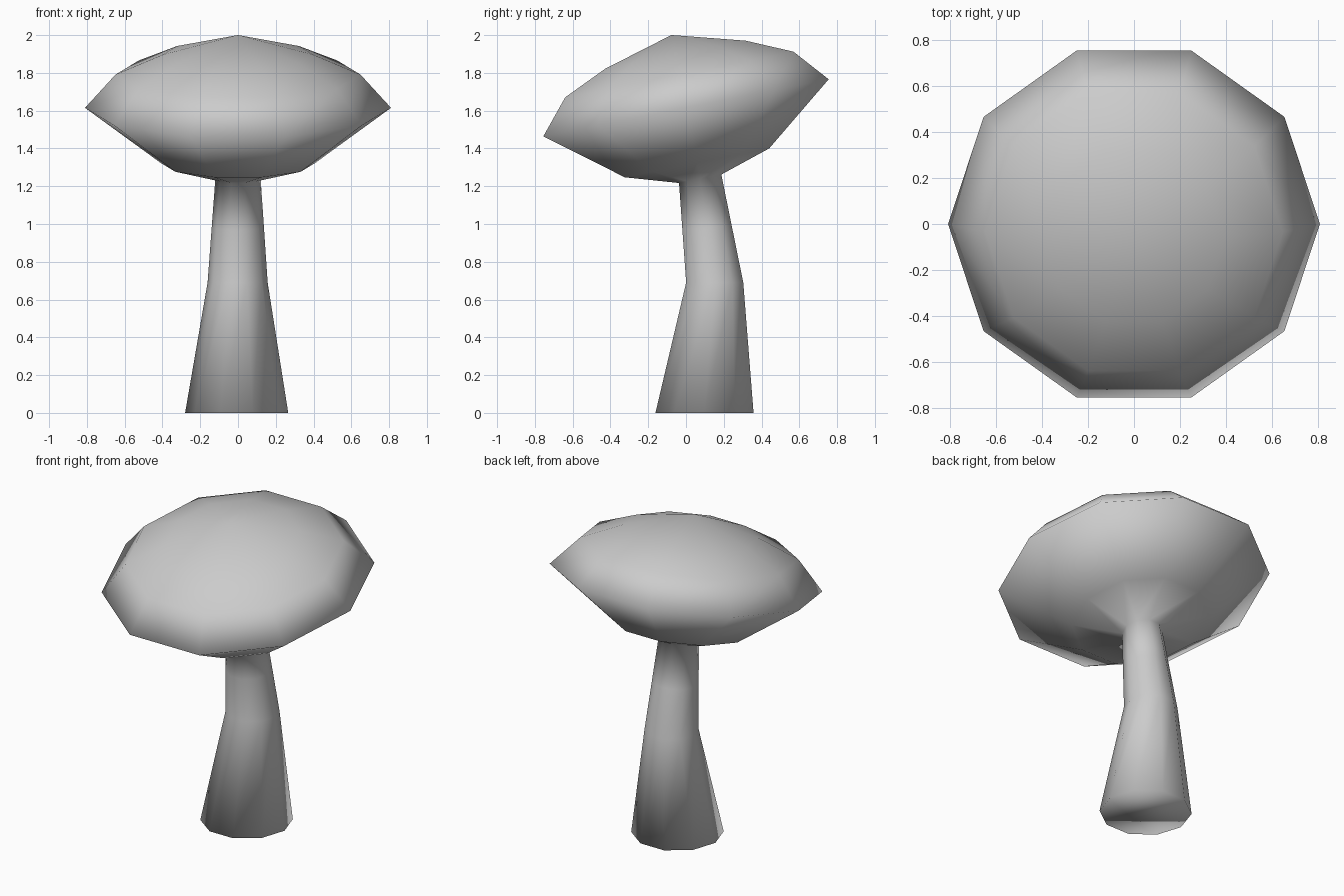
import bpy
import bmesh
import math
from mathutils import Matrix, Vector

SIDES = 10
TILT = Matrix.Rotation(math.atan(0.2), 4, 'X')
CAP_CENTRE = Vector((0, 0, 1.615))

cube = bpy.data.objects.get("Cube")
if cube:
    bpy.data.objects.remove(cube, do_unlink=True)


def ring(radius, height):
    """Ten points around the z axis."""
    step = 2 * math.pi / SIDES
    return [Vector((radius * math.cos(i * step), radius * math.sin(i * step), height))
            for i in range(SIDES)]


def cap_ring(radius, height):
    """Ring in the tilted frame of the cap."""
    return [CAP_CENTRE + TILT @ p for p in ring(radius, height)]


def stem_ring(radius, x, y, z):
    return [p + Vector((x, y, 0)) for p in ring(radius, z)]


# Stem: wide foot, bent middle, narrow neck under the cap
foot = stem_ring(0.273, -0.007, 0.098, 0)
bend = stem_ring(0.159, -0.002, 0.152, 0.69)
neck = cap_ring(0.12, -0.383)
throat = [a.lerp(b, 0.53) for a, b in zip(bend, neck)]

# Cap: underside, rim and rounded crown
cap_profile = [(0.41, -0.297), (0.81, 0), (0.648, 0.18), (0.398, 0.287)]
loops = [foot, bend, throat, neck] + [cap_ring(r, h) for r, h in cap_profile]

bm = bmesh.new()
rows = [[bm.verts.new(p) for p in loop] for loop in loops]
bm.faces.new(reversed(rows[0]))
for low, high in zip(rows, rows[1:]):
    for i in range(SIDES):
        j = (i + 1) % SIDES
        bm.faces.new((low[i], low[j], high[j], high[i]))
apex = bm.verts.new(CAP_CENTRE + TILT @ Vector((0, 0, 0.393)))
for i in range(SIDES):
    bm.faces.new((rows[-1][i], rows[-1][(i + 1) % SIDES], apex))

# Crisp edges everywhere except the blended neck and the shallow crown
blended = set(rows[2] + rows[3])
for face in bm.faces:
    face.smooth = True
for edge in bm.edges:
    in_neck = all(v in blended for v in edge.verts)
    edge.smooth = in_neck or edge.calc_face_angle() < math.radians(18)

mesh = bpy.data.meshes.new("mushroom")
bm.to_mesh(mesh)
bm.free()

# Single grey colour
grey = bpy.data.materials.new("light_grey")
grey.use_nodes = True
colour = (0.6, 0.6, 0.6, 1)
grey.diffuse_color = colour
grey.node_tree.nodes["Principled BSDF"].inputs["Base Color"].default_value = colour
mesh.materials.append(grey)

mushroom = bpy.data.objects.new("mushroom", mesh)
bpy.context.scene.collection.objects.link(mushroom)
